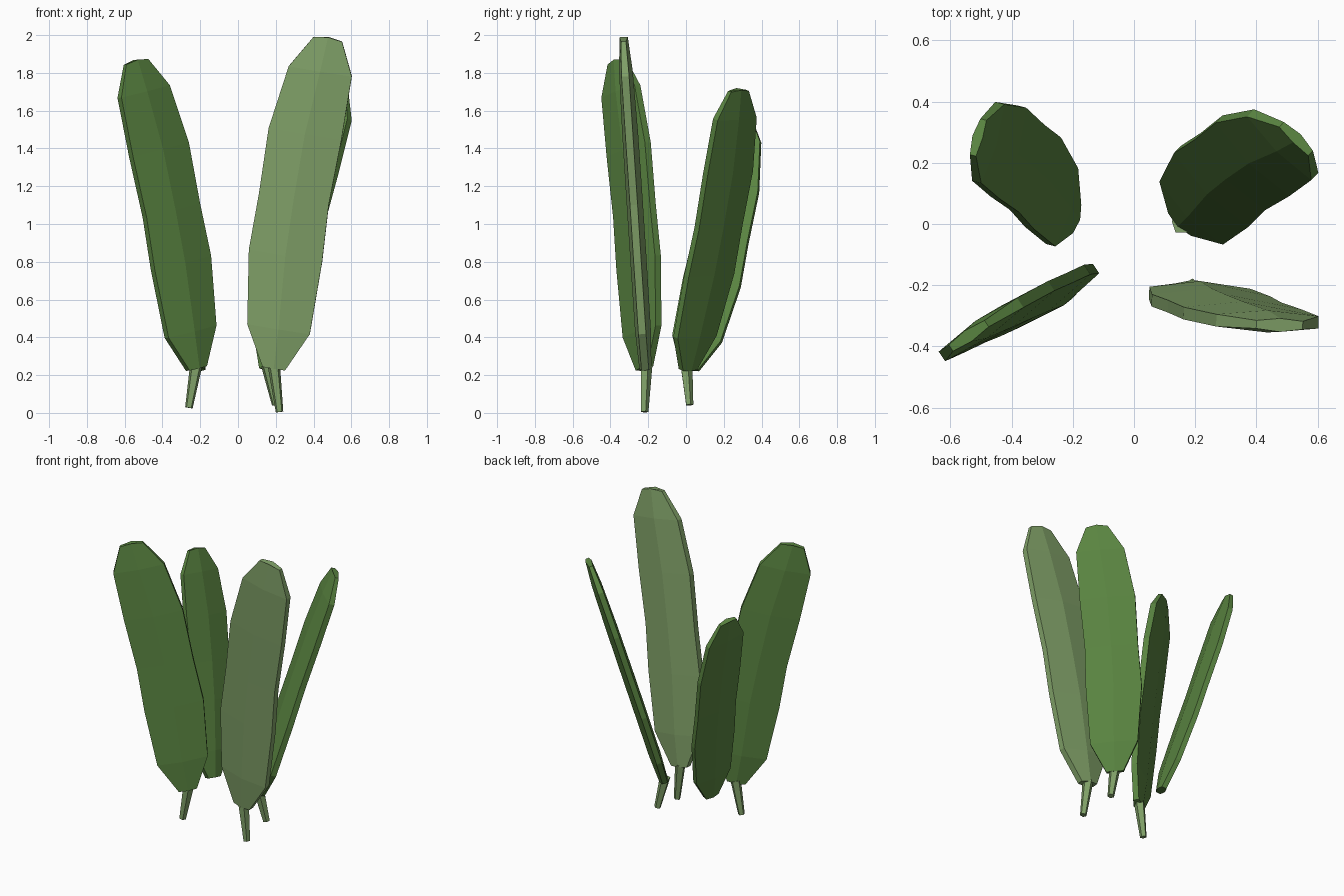
import bpy, bmesh
from mathutils import Vector

if "Cube" in bpy.data.objects:
    bpy.data.objects.remove(bpy.data.objects["Cube"])

def material(name, rgb):
    m = bpy.data.materials.new(name)
    m.diffuse_color = (*rgb, 1)
    m.use_nodes = True
    m.node_tree.nodes["Principled BSDF"].inputs["Base Color"].default_value = m.diffuse_color
    return m

LIGHT = material("pale_green", (0.22, 0.36, 0.14))
DARK = material("deep_green", (0.105, 0.24, 0.054))

# Leaf rows: height, wide side, narrow side, half thickness at the middle
ROWS = [(0.0, 0.06, 0.06, 0.032), (0.21, 0.176, 0.158, 0.042),
        (0.60, 0.231, 0.161, 0.043), (0.90, 0.226, 0.147, 0.043),
        (1.25, 0.231, 0.158, 0.042), (1.59, 0.179, 0.158, 0.036),
        (1.763, 0.075, 0.078, 0.022)]
LENGTH = 1.77

def finish(name, bm, mat):
    bmesh.ops.recalc_face_normals(bm, faces=bm.faces)
    me = bpy.data.meshes.new(name)
    bm.to_mesh(me)
    bm.free()
    me.materials.append(mat)
    bpy.context.collection.objects.link(bpy.data.objects.new(name, me))

def loft(bm, rings):
    vs = [[bm.verts.new(p) for p in ring] for ring in rings]
    n = len(vs[0])
    for a, b in zip(vs, vs[1:]):
        for i in range(n):
            j = (i + 1) % n
            bm.faces.new((a[i], a[j], b[j], b[i]))
    bm.faces.new(vs[0][::-1])
    bm.faces.new(vs[-1])

# Flattened six-sided blade from base to tip; wide = direction of its wider side
def leaf(name, base, tip, wide, mat):
    base, tip, wide = Vector(base), Vector(tip), Vector(wide)
    s = (tip - base).length / LENGTH
    v = (tip - base).normalized()
    u = -(wide - v * wide.dot(v)).normalized()
    n = u.cross(v)
    rings = []
    for k, (h, w, r, t) in enumerate(ROWS):
        mid = (r - w) / 2
        rise = 0.012 if k == len(ROWS) - 1 else 0
        e = min(0.02, t * 0.6)
        section = [(-w, -e, 0), (mid, -t, rise), (r, -e, 0),
                   (r, e, 0), (mid, t, rise), (-w, e, 0)]
        rings.append([base + (u * a + n * b + v * (h + c)) * s for a, b, c in section])
    bm = bmesh.new()
    loft(bm, rings)
    finish(name, bm, mat)

# Five-sided tapered stem
def stem(name, low, high):
    low, high = Vector(low), Vector(high)
    q = Vector((0, 0, 1)).rotation_difference(high - low)
    bm = bmesh.new()
    bmesh.ops.create_cone(bm, cap_ends=True, segments=5, radius1=0.021,
                          radius2=0.034, depth=(high - low).length)
    for vert in bm.verts:
        vert.co = q @ vert.co + (low + high) / 2
    finish(name, bm, LIGHT)

# Leaves
leaf("front_left_leaf", (-0.22, -0.22, 0.235), (-0.54, -0.365, 1.865), (0.83, 0.56, 0), DARK)
leaf("front_right_leaf", (0.19, -0.215, 0.235), (0.475, -0.33, 1.985), (-1, 0.03, 0), LIGHT)
leaf("back_right_leaf", (0.16, 0.01, 0.23), (0.53, 0.28, 1.71), (-0.72, 0.69, 0), DARK)
leaf("back_left_leaf", (-0.2, 0.02, 0.23), (-0.51, 0.285, 1.59), (0.25, 0.97, 0), DARK)

# Stems
stem("front_left_stem", (-0.26, -0.22, 0.027), (-0.222, -0.212, 0.25))
stem("front_right_stem", (0.22, -0.22, 0.005), (0.19, -0.212, 0.25))
stem("back_right_stem", (0.2, 0.018, 0.042), (0.155, 0.0, 0.25))
